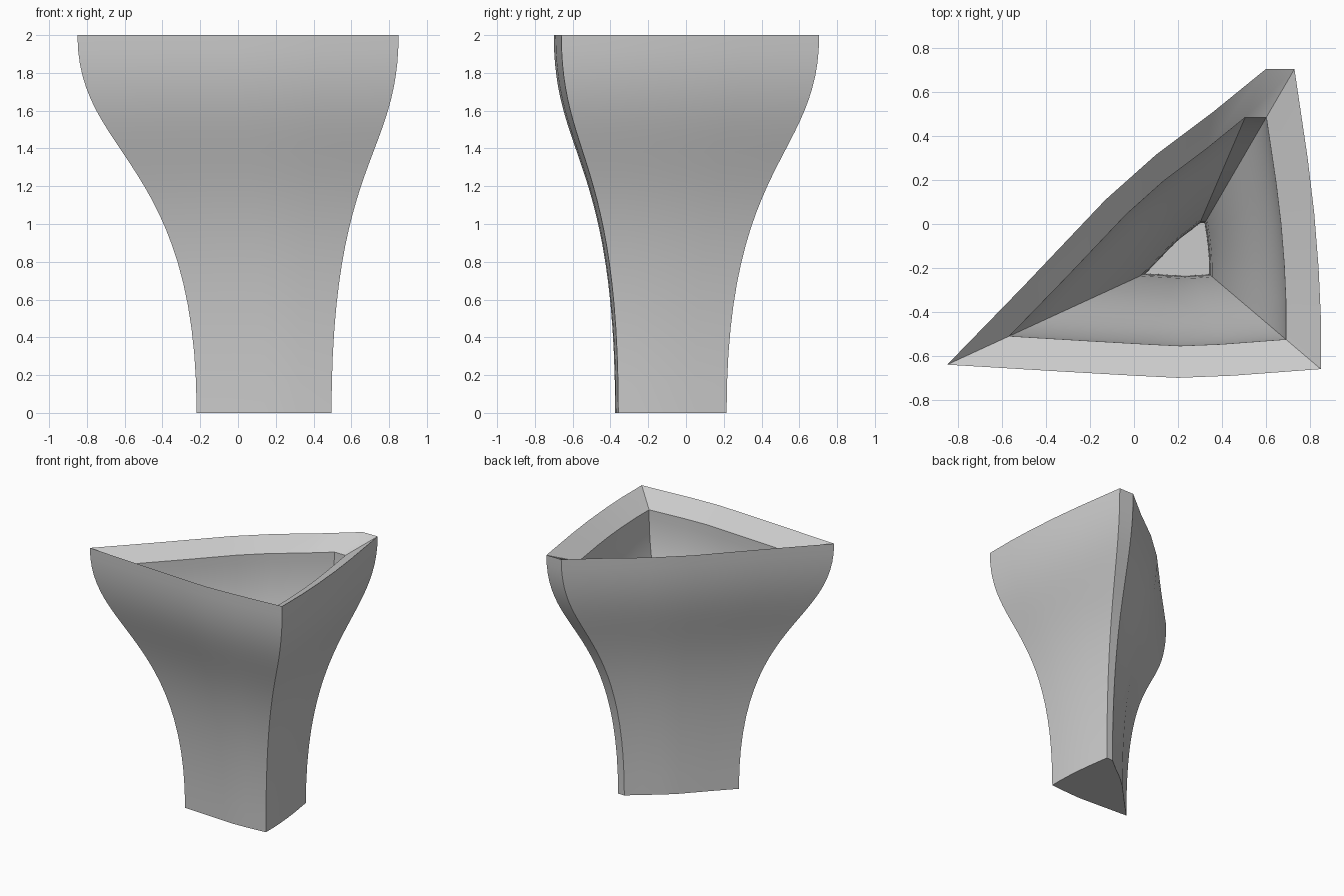
import bpy, bmesh, math
from mathutils import Vector
from mathutils.geometry import interpolate_bezier

cube = bpy.data.objects.get("Cube")
if cube:
    bpy.data.objects.remove(cube, do_unlink=True)

# Single plain grey material
grey = bpy.data.materials.new("plain_grey")
grey.use_nodes = True
colour = (0.6, 0.6, 0.6, 1)
grey.diffuse_color = colour
grey.node_tree.nodes["Principled BSDF"].inputs["Base Color"].default_value = colour

# Three-sided plan with bowed sides and one clipped corner
PLAN = [(-0.85, -0.64), (-0.35, -0.67), (0, -0.69), (0.2, -0.7), (0.45, -0.69),
        (0.85, -0.66), (0.85, -0.42), (0.84, -0.2), (0.82, 0.05), (0.79, 0.3),
        (0.73, 0.705), (0.6, 0.705), (0.36, 0.51), (0.1, 0.315), (-0.13, 0.11),
        (-0.5, -0.28)]
CENTRE = Vector((0.238, -0.14))

# Flare curve: x is the plan scale, z the height
FLARE = interpolate_bezier(Vector((0.42, 0, 0)), Vector((0.42, 0, 1.35)),
                           Vector((1, 0, 1.35)), Vector((1, 0, 2)), 25)

bm = bmesh.new()


def ring(scale, z):
    points = [CENTRE + (Vector(p) - CENTRE) * scale for p in PLAN]
    return [bm.verts.new((p.x, p.y, z)) for p in points]


# Outer wall upward, then over the sloping rim and down the inner wall
rings = [ring(p.x, p.z) for p in FLARE]
rings += [ring(p.x - 0.25 - 0.01 * p.z / 2, 0.1 + p.z * 0.9) for p in reversed(FLARE)]
count = len(PLAN)
for low, high in zip(rings, rings[1:]):
    for i in range(count):
        j = (i + 1) % count
        bm.faces.new((low[i], low[j], high[j], high[i]))

# Underside and inner floor
bm.faces.new(rings[0][::-1])
bm.faces.new(rings[-1])

mesh = bpy.data.meshes.new("flared_vase")
bm.to_mesh(mesh)
bm.free()
mesh.materials.append(grey)
vase = bpy.data.objects.new("flared_vase", mesh)
bpy.context.collection.objects.link(vase)

bpy.context.view_layer.objects.active = vase
vase.select_set(True)
bpy.ops.object.shade_smooth_by_angle(angle=math.radians(30))
